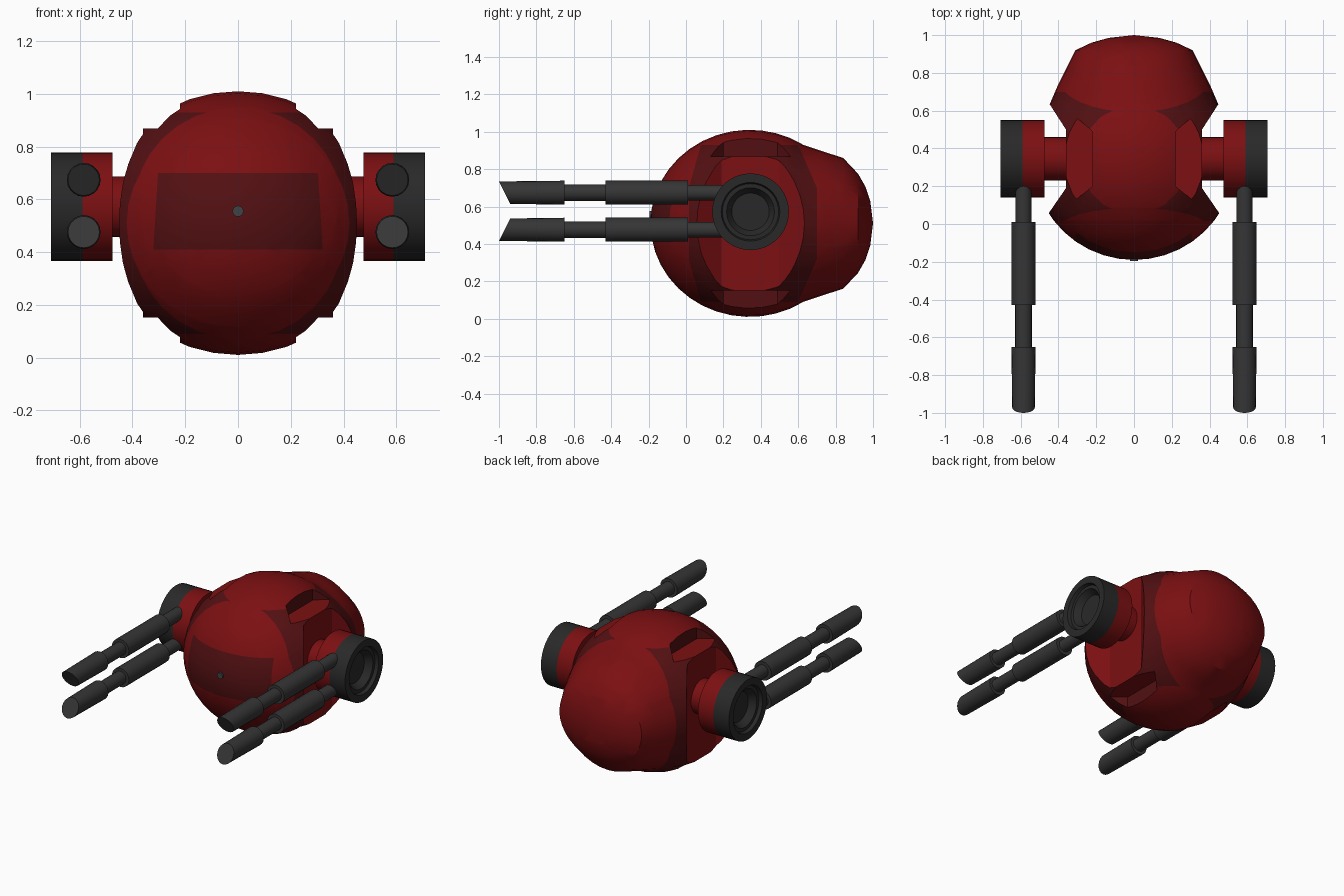
import bpy, bmesh, math
from mathutils import Vector, Matrix

if "Cube" in bpy.data.objects:
    bpy.data.objects.remove(bpy.data.objects["Cube"])


def mat(name, c):
    m = bpy.data.materials.new(name)
    m.diffuse_color = (*c, 1)
    m.use_nodes = True
    m.node_tree.nodes["Principled BSDF"].inputs["Base Color"].default_value = m.diffuse_color
    return m


RED = mat("red paint", (0.2, 0.005, 0.006))
DARK_RED = mat("dark red trim", (0.085, 0.005, 0.006))
BLACK = mat("drum black", (0.022, 0.022, 0.022))
GREY = mat("barrel grey", (0.036, 0.036, 0.036))
LENS = mat("lens grey", (0.05, 0.055, 0.06))


def make(name, bm, mats):
    bmesh.ops.recalc_face_normals(bm, faces=bm.faces[:])
    me = bpy.data.meshes.new(name)
    bm.to_mesh(me)
    bm.free()
    for m in mats:
        me.materials.append(m)
    ob = bpy.data.objects.new(name, me)
    bpy.context.collection.objects.link(ob)
    return ob


def activate(ob):
    bpy.ops.object.select_all(action='DESELECT')
    ob.select_set(True)
    bpy.context.view_layer.objects.active = ob


def smooth(ob, deg=32):
    activate(ob)
    bpy.ops.object.shade_smooth_by_angle(angle=math.radians(deg))


def skin(bm, rings):
    """Join rings of vertices (a ring of one vertex is a pole)."""
    for a, b in zip(rings, rings[1:]):
        n = max(len(a), len(b))
        for i in range(n):
            j = (i + 1) % n
            if len(a) == 1:
                bm.faces.new((a[0], b[i], b[j]))
            elif len(b) == 1:
                bm.faces.new((a[i], a[j], b[0]))
            else:
                bm.faces.new((a[i], a[j], b[j], b[i]))


def lathe(name, profile, axis, origin, mats, n=32, rule=None):
    """Turn (distance, radius) points round the x or y axis."""
    bm = bmesh.new()
    rings = []
    for d, r in profile:
        ring = []
        for i in range(n if r > 0 else 1):
            t = 2 * math.pi * i / n
            a, b = r * math.cos(t), r * math.sin(t)
            ring.append(bm.verts.new(Vector(origin) + Vector((d, a, b) if axis == 'x' else (a, d, b))))
        rings.append(ring)
    skin(bm, rings)
    if rule:
        for f in bm.faces:
            f.material_index = rule(f.calc_center_median())
    return make(name, bm, mats)


# body: ellipsoid front and flatter rear dome, lofted along y
CY, CZ, N = 0.34, 0.51, 36
sections = [(-0.19, 0, 0)]
for k in range(1, 15):
    t = math.radians(8.8 * k)
    sections.append((CY - 0.53 * math.cos(t), 0.535 * math.sin(t), 0.5 * math.sin(t)))
sections += [(0.73, 0.405, 0.385), (0.84, 0.35, 0.35), (0.92, 0.31, 0.265),
             (0.96, 0.225, 0.195), (0.985, 0.135, 0.12), (1.0, 0, 0)]
bm = bmesh.new()
rings = []
for y, hx, hz in sections:
    rings.append([bm.verts.new((hx * math.cos(2 * math.pi * i / N), y, CZ + hz * math.sin(2 * math.pi * i / N)))
                  for i in range(N if hx else 1)])
skin(bm, rings)


# cut lines for the visor and the dark trim round the side recess
def cut(co, no):
    bmesh.ops.bisect_plane(bm, geom=bm.verts[:] + bm.edges[:] + bm.faces[:], dist=1e-5,
                           plane_co=co, plane_no=no)


trim = [(0.08, 0.93), (0.015, 0.70), (0.015, 0.32), (0.08, 0.09),
        (0.60, 0.09), (0.70, 0.32), (0.70, 0.70), (0.60, 0.93)]
planes = []
for (y0, z0), (y1, z1) in zip(trim, trim[1:] + trim[:1]):
    no = Vector((0, -(z1 - z0), y1 - y0)).normalized()
    planes.append((Vector((0, y0, z0)), no))
    cut(*planes[-1])
for z in (0.41, 0.70):
    cut((0, 0, z), (0, 0, 1))
for s in (-1, 1):
    cut((s * 0.312, 0, 0.555), (s, 0, 0.06))
for f in bm.faces:
    c = f.calc_center_median()
    visor = c.y < 0.0 and 0.41 < c.z < 0.70 and abs(c.x) + 0.06 * (c.z - 0.555) < 0.312
    band = all((c - co).dot(no) > 0 for co, no in planes)
    f.material_index = 1 if visor or band else 0
body = make("body", bm, [RED, DARK_RED])


def prism(name, plan, z0, z1, s, wall):
    b = bmesh.new()
    lo = [b.verts.new((s * x, y, z0)) for x, y in plan]
    hi = [b.verts.new((s * x, y, z1)) for x, y in plan]
    skin(b, [lo, hi])
    for f in b.faces:
        f.material_index = wall
    b.faces.new(lo)
    b.faces.new(hi)
    ob = make(name, b, [RED, DARK_RED])
    ob.hide_render = True
    return ob


# side recesses and the notches above and below them
side_plan = [(0.36, 0.19), (0.56, -0.10), (0.56, 0.81), (0.36, 0.50)]
notch_plan = [(0.22, 0.20), (0.30, 0.135), (0.57, -0.09), (0.57, 0.80), (0.30, 0.56), (0.22, 0.49)]
for s in (-1, 1):
    cutters = [prism("recess_cutter", side_plan, -0.2, 1.2, s, 0),
               prism("notch_cutter", notch_plan, 0.868, 1.3, s, 1),
               prism("notch_cutter", notch_plan, -0.3, 0.152, s, 1)]
    for c in cutters:
        md = body.modifiers.new("cut", 'BOOLEAN')
        md.operation = 'DIFFERENCE'
        md.solver = 'EXACT'
        md.object = c
        activate(body)
        bpy.ops.object.modifier_apply(modifier=md.name)
        bpy.data.objects.remove(c)
smooth(body, 28)

# small lens in the visor
smooth(lathe("lens", [(-0.196, 0), (-0.196, 0.021), (-0.17, 0.021), (-0.17, 0)], 'y',
             (0, 0, 0.555), [LENS], 12))

for s, side in ((-1, "left"), (1, "right")):
    # axle joining the body and the drum
    smooth(lathe(side + "_axle", [(s * 0.30, 0), (s * 0.30, 0.115), (s * 0.49, 0.115), (s * 0.49, 0)],
                 'x', (0, 0.345, 0.572), [RED]))
    # two-coloured drum with stepped hollow end
    prof = [(0.475, 0), (0.475, 0.205), (0.59, 0.205), (0.708, 0.205), (0.708, 0.157),
            (0.685, 0.15), (0.685, 0.128), (0.64, 0.10), (0.64, 0)]
    smooth(lathe(side + "_drum", [(s * d, r) for d, r in prof], 'x', (0, 0.345, 0.572), [RED, BLACK],
                 36, lambda c: 0 if abs(c.x) < 0.585 else 1))
    # stepped barrels with slanted tips
    for z, up, level in ((0.674, 1, "upper"), (0.476, -1, "lower")):
        prof = [(0.25, 0), (0.25, 0.042), (0.01, 0.042), (0.01, 0.064), (-0.43, 0.064), (-0.43, 0.044),
                (-0.65, 0.044), (-0.65, 0.064), (-0.97, 0.06), (-0.97, 0)]
        gun = lathe(side + "_" + level + "_barrel", prof, 'y', (s * 0.585, 0, z), [GREY], 20)
        for v in gun.data.vertices:
            if v.co.y < -0.9:
                v.co.y -= up * (v.co.z - z) * 0.5
        smooth(gun)
